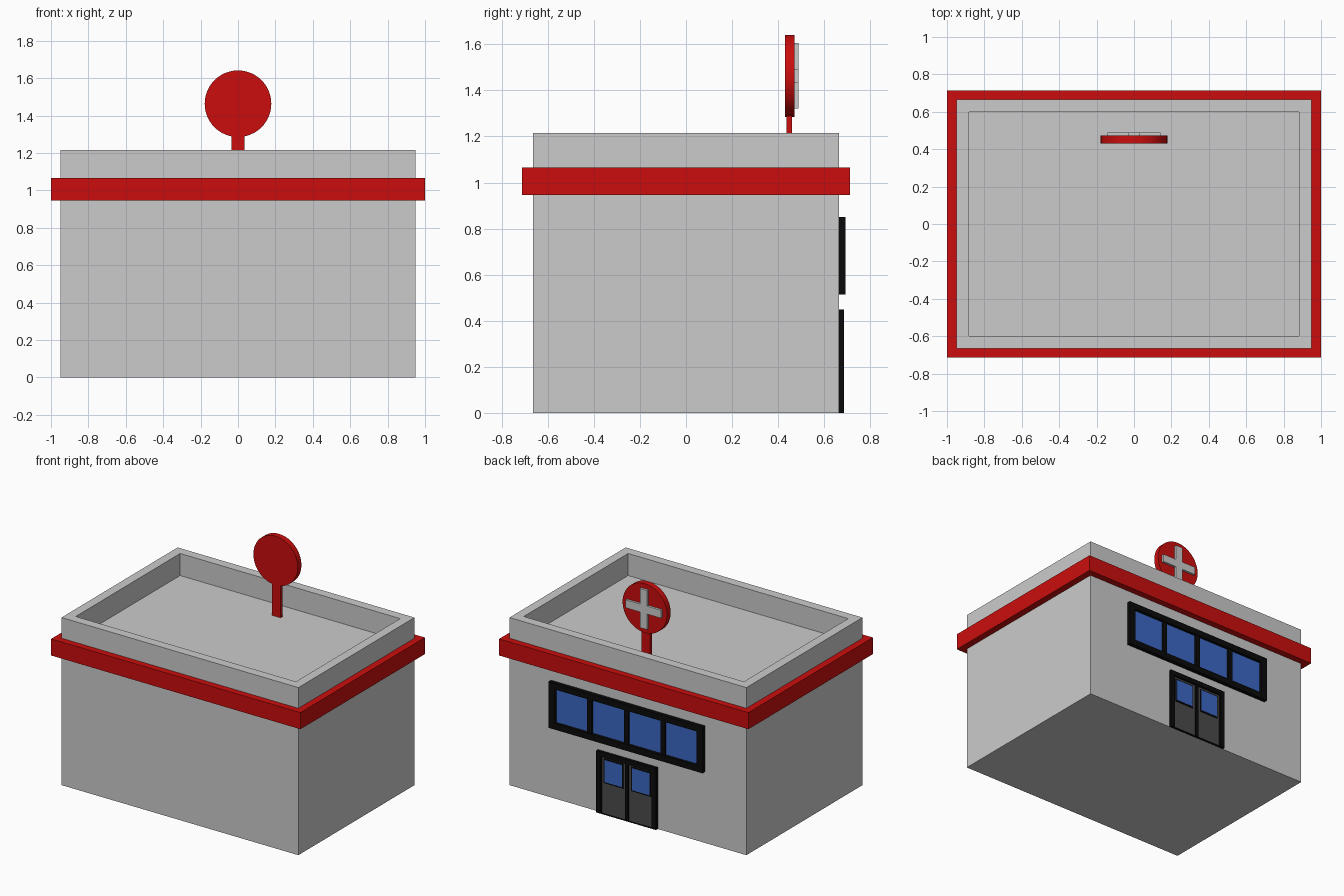
import bpy, bmesh, math
from mathutils import Matrix

if "Cube" in bpy.data.objects:
    bpy.data.objects.remove(bpy.data.objects["Cube"])


def material(name, rgb):
    m = bpy.data.materials.new(name)
    m.diffuse_color = (*rgb, 1)
    m.use_nodes = True
    m.node_tree.nodes["Principled BSDF"].inputs["Base Color"].default_value = m.diffuse_color
    return m


GREY = material("light grey", (0.6, 0.6, 0.6))
RED = material("red", (0.6, 0.004, 0.004))
BLACK = material("black", (0.003, 0.003, 0.003))
BLUE = material("window blue", (0.045, 0.14, 0.56))
DARK = material("door grey", (0.07, 0.07, 0.07))


def finish(bm, name, mat):
    bmesh.ops.recalc_face_normals(bm, faces=bm.faces[:])
    me = bpy.data.meshes.new(name)
    bm.to_mesh(me)
    bm.free()
    me.materials.append(mat)
    ob = bpy.data.objects.new(name, me)
    bpy.context.collection.objects.link(ob)
    return ob


def box_bm(x, y, z):
    bm = bmesh.new()
    bmesh.ops.create_cube(bm, size=1)
    for v in bm.verts:
        v.co = [(a + b) / 2 + c * (b - a) for (a, b), c in zip((x, y, z), v.co)]
    return bm


def box(name, x, y, z, mat):
    return finish(box_bm(x, y, z), name, mat)


def prism(name, outline, axis, lo, hi, mat, hole=None):
    """Extrude an outline along z or y, optionally with a matching hole outline."""
    def pt(p, h):
        return (p[0], p[1], h) if axis == 'z' else (p[0], h, p[1])
    bm = bmesh.new()
    n = len(outline)
    loops = [[bm.verts.new(pt(p, h)) for p in o]
             for o in (outline, hole) if o for h in (lo, hi)]
    if hole:
        a, b, c, d = loops
        pairs = ((a, b), (b, d), (d, c), (c, a))
    else:
        pairs = ((loops[0], loops[1]),)
        bm.faces.new(loops[0])
        bm.faces.new(loops[1])
    for p, q in pairs:
        for i in range(n):
            j = (i + 1) % n
            bm.faces.new((p[i], p[j], q[j], q[i]))
    return finish(bm, name, mat)


def rect(x0, x1, y0, y1):
    return [(x0, y0), (x1, y0), (x1, y1), (x0, y1)]


# Building body with a sunken roof inside the parapet
W, D, H = 0.95, 0.665, 1.215
bm = box_bm((-W, W), (-D, D), (0, H))
bm.normal_update()
top = max(bm.faces, key=lambda f: f.calc_center_median().z)
bmesh.ops.inset_region(bm, faces=[top], thickness=0.095)
ext = bmesh.ops.extrude_discrete_faces(bm, faces=[top])["faces"][0]
for v in ext.verts:
    v.co.z = 1.055
finish(bm, "building_body", GREY)

# Red band around the top of the walls
prism("wall_band", rect(-1, 1, -0.713, 0.713), 'z', 0.945, 1.065, RED,
      hole=rect(-W, W, -D, D))

# Round sign on a post, with a plain cross on its back-facing side
SZ = 1.463
box("sign_post", (-0.035, 0.035), (0.437, 0.461), (1.055, 1.30), RED)
bm = bmesh.new()
bmesh.ops.create_cone(bm, cap_ends=True, segments=48, radius1=0.178,
                      radius2=0.178, depth=0.042,
                      matrix=Matrix.Translation((0, 0.451, SZ))
                      @ Matrix.Rotation(math.pi / 2, 4, 'X'))
disc = finish(bm, "sign_disc", RED)
bpy.context.view_layer.objects.active = disc
disc.select_set(True)
bpy.ops.object.shade_smooth_by_angle()
a, b = 0.029, 0.142
quarter = [(b, -a), (b, a), (a, a)]
cross = []
for k in range(4):
    c, s = round(math.cos(k * math.pi / 2)), round(math.sin(k * math.pi / 2))
    cross += [(x * c - z * s, SZ + x * s + z * c) for x, z in quarter]
prism("sign_cross", cross, 'y', 0.471, 0.488, GREY)

# Long window: frame, four panes and three dividers
hw, gap = 0.57, 0.036
pane = (2 * hw - 3 * gap) / 4
prism("window_frame", rect(-0.617, 0.617, 0.515, 0.85), 'y', D, 0.693, BLACK,
      hole=rect(-hw, hw, 0.56, 0.806))
for i in range(4):
    x = -hw + i * (pane + gap)
    box(f"window_pane_{i + 1}", (x, x + pane), (D, 0.672), (0.56, 0.806), BLUE)
    if i < 3:
        box(f"window_divider_{i + 1}", (x + pane, x + pane + gap), (D, 0.686),
            (0.56, 0.806), BLACK)

# Double door: frame, middle post, leaves with small windows
outer = [(-0.24, 0), (-0.24, 0.448), (0.24, 0.448), (0.24, 0)]
inner = [(-0.205, 0), (-0.205, 0.413), (0.205, 0.413), (0.205, 0)]
prism("door_frame", outer, 'y', D, 0.686, BLACK, hole=inner)
box("door_middle_post", (-0.012, 0.012), (D, 0.68), (0, 0.413), BLACK)
for s, side in ((-1, "left"), (1, "right")):
    def span(p, q):
        return tuple(sorted((s * p, s * q)))
    box(f"door_leaf_{side}", span(0.012, 0.205), (D, 0.67), (0, 0.413), DARK)
    box(f"door_window_trim_{side}", span(0.032, 0.188), (0.67, 0.674),
        (0.222, 0.4), BLACK)
    box(f"door_window_{side}", span(0.04, 0.18), (0.674, 0.676),
        (0.232, 0.392), BLUE)
